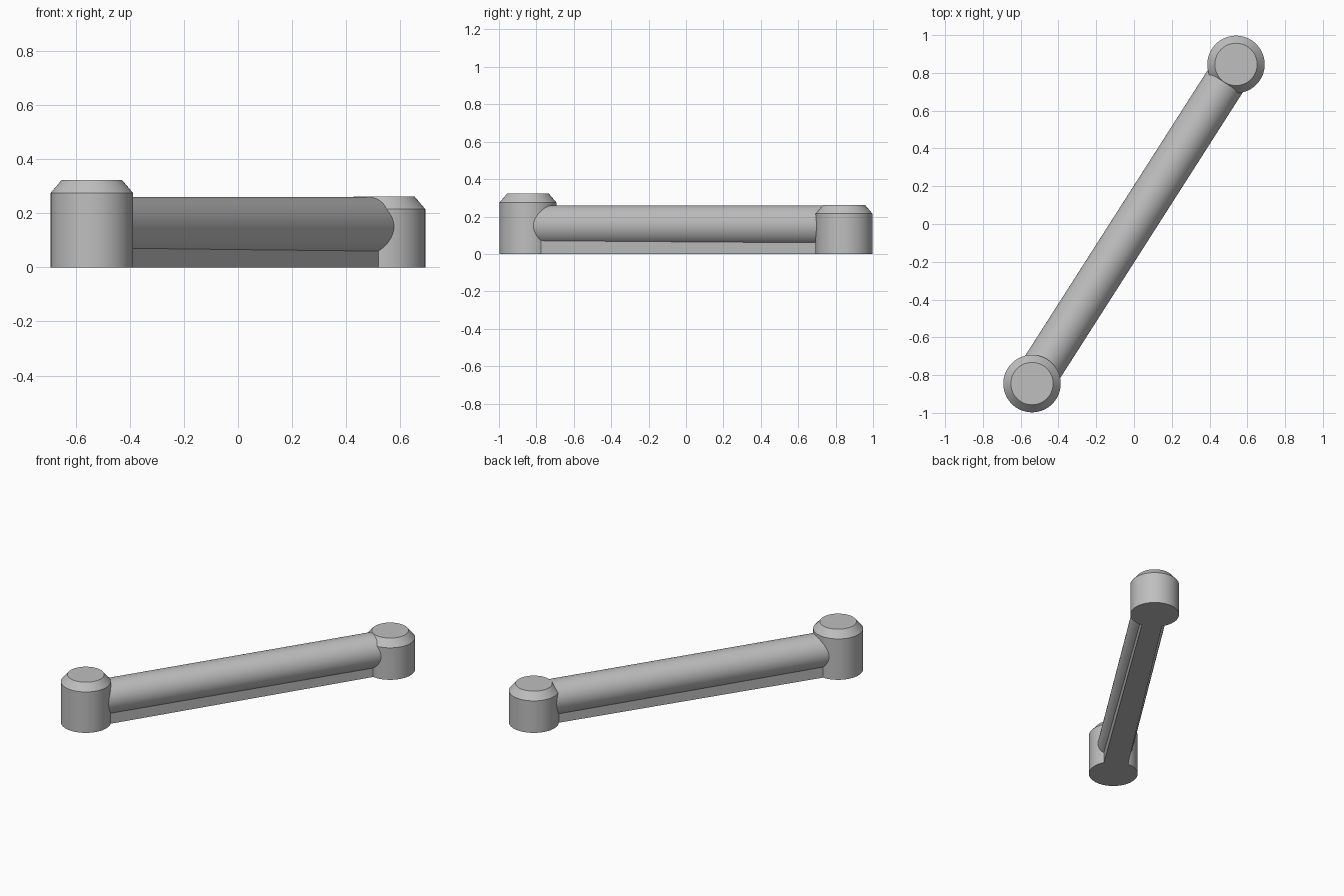
import bpy
import bmesh
import math
from mathutils import Matrix, Vector

cube = bpy.data.objects.get("Cube")
if cube:
    bpy.data.objects.remove(cube, do_unlink=True)

SIDES = 96
FRONT = Vector((-0.54, -0.845, 0))
BACK = -FRONT
ALONG = (BACK - FRONT).normalized()
ACROSS = Vector((ALONG.y, -ALONG.x, 0))

grey = bpy.data.materials.new("plain grey")
grey.use_nodes = True
colour = (0.52, 0.52, 0.52, 1)
grey.diffuse_color = colour
grey.node_tree.nodes["Principled BSDF"].inputs["Base Color"].default_value = colour


def make_object(name, bm):
    """Turn a bmesh into a named, shaded object."""
    bmesh.ops.recalc_face_normals(bm, faces=bm.faces)
    mesh = bpy.data.meshes.new(name)
    bm.to_mesh(mesh)
    bm.free()
    mesh.materials.append(grey)
    obj = bpy.data.objects.new(name, mesh)
    bpy.context.collection.objects.link(obj)
    bpy.ops.object.select_all(action="DESELECT")
    obj.select_set(True)
    bpy.context.view_layer.objects.active = obj
    bpy.ops.object.shade_smooth_by_angle(angle=math.radians(30))


def make_post(name, place, height, radius=0.152, top_radius=0.112, chamfer=0.047):
    """Round post with a chamfered top, spun from its profile."""
    bm = bmesh.new()
    profile = [(0, 0), (radius, 0), (radius, height - chamfer),
               (top_radius, height), (0, height)]
    verts = [bm.verts.new((r, 0, z)) for r, z in profile]
    edges = [bm.edges.new(pair) for pair in zip(verts, verts[1:])]
    bmesh.ops.spin(bm, geom=verts + edges, cent=(0, 0, 0), axis=(0, 0, 1),
                   angle=math.tau, steps=SIDES, use_duplicate=False)
    bmesh.ops.remove_doubles(bm, verts=bm.verts, dist=0.0001)
    bmesh.ops.translate(bm, verts=bm.verts, vec=place)
    make_object(name, bm)


# End posts
make_post("front_post", FRONT, 0.322)
make_post("back_post", BACK, 0.262)

# Round bar running between the post centres
bm = bmesh.new()
turn = Vector((0, 0, 1)).rotation_difference(ALONG).to_matrix().to_4x4()
bmesh.ops.create_cone(bm, cap_ends=True, segments=SIDES, radius1=0.11, radius2=0.11,
                      depth=(BACK - FRONT).length,
                      matrix=Matrix.Translation((0, 0, 0.15)) @ turn)
make_object("grab_bar", bm)

# Slightly tapering web under the bar
bm = bmesh.new()
outline = [FRONT + ACROSS * 0.077, BACK + ACROSS * 0.062,
           BACK - ACROSS * 0.062, FRONT - ACROSS * 0.077]
base = bm.faces.new([bm.verts.new(p) for p in outline])
raised = bmesh.ops.extrude_face_region(bm, geom=[base], use_keep_orig=True)["geom"]
bmesh.ops.translate(bm, vec=(0, 0, 0.12),
                    verts=[v for v in raised if isinstance(v, bmesh.types.BMVert)])
make_object("support_web", bm)
